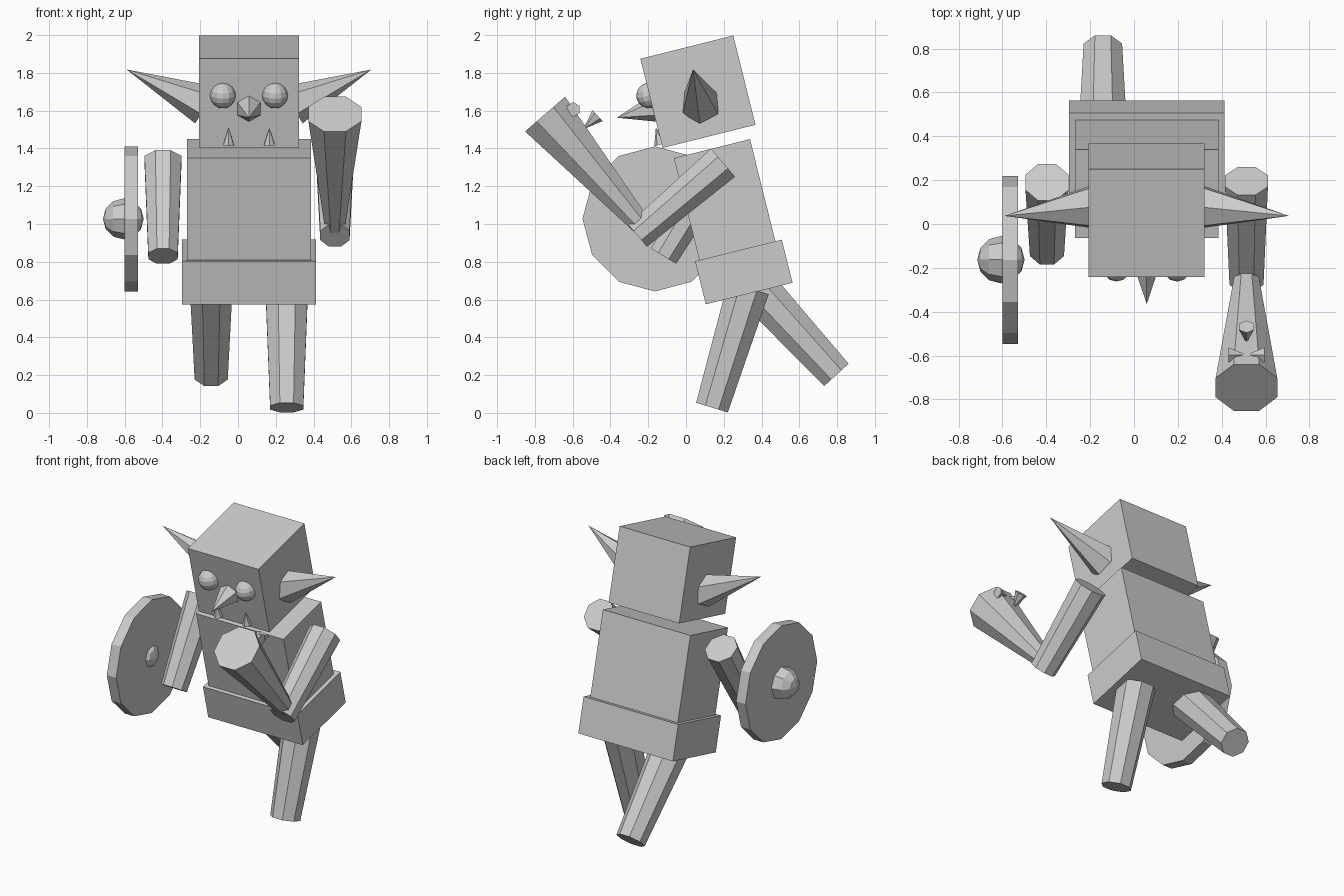
import bpy
import bmesh
from math import sin, cos, pi, radians
from mathutils import Matrix, Vector

if "Cube" in bpy.data.objects:
    bpy.data.objects.remove(bpy.data.objects["Cube"])

grey = bpy.data.materials.new("plain_grey")
grey.use_nodes = True
grey.diffuse_color = (0.6, 0.6, 0.6, 1)
grey.node_tree.nodes["Principled BSDF"].inputs["Base Color"].default_value = (0.6, 0.6, 0.6, 1)

MID = 0.058              # x of the body's plane of symmetry
LEAN = radians(14)       # forward lean of the body
UP = Vector((0, -sin(LEAN), cos(LEAN)))
FRONT = Vector((0, -cos(LEAN), -sin(LEAN)))


def finish(name, bm):
    bmesh.ops.recalc_face_normals(bm, faces=bm.faces[:])
    mesh = bpy.data.meshes.new(name)
    bm.to_mesh(mesh)
    bm.free()
    mesh.materials.append(grey)
    obj = bpy.data.objects.new(name, mesh)
    bpy.context.collection.objects.link(obj)
    return obj


def box(name, centre, size):
    """Box leaning with the body."""
    bm = bmesh.new()
    mat = Matrix.Translation(centre) @ Matrix.Rotation(LEAN, 4, 'X') @ Matrix.Diagonal((*size, 1))
    bmesh.ops.create_cube(bm, size=1, matrix=mat)
    return finish(name, bm)


def taper(name, start, end, r_start, r_end, sides=8, ref=(1, 0, 0), turn=0.5):
    """Tapered prism between two points; a zero end radius makes a spike."""
    start, end = Vector(start), Vector(end)
    axis = (end - start).normalized()
    u = Vector(ref)
    u = (u - axis * u.dot(axis)).normalized()
    v = axis.cross(u)
    spokes = [u * cos(a) + v * sin(a) for a in ((i + turn) * 2 * pi / sides for i in range(sides))]
    bm = bmesh.new()
    low = [bm.verts.new(start + s * r_start) for s in spokes]
    bm.faces.new(low)
    if r_end:
        high = [bm.verts.new(end + s * r_end) for s in spokes]
        bm.faces.new(high)
    else:
        tip = bm.verts.new(end)
    for i in range(sides):
        j = (i + 1) % sides
        bm.faces.new((low[i], low[j], high[j], high[i]) if r_end else (low[i], low[j], tip))
    return finish(name, bm)


def ball(name, centre, radius, segments, rings, rotation):
    bm = bmesh.new()
    bmesh.ops.create_uvsphere(bm, u_segments=segments, v_segments=rings, radius=radius,
                              matrix=Matrix.Translation(centre) @ rotation)
    return finish(name, bm)


# Body blocks
box("head", (MID, 0.063, 1.70), (0.529, 0.507, 0.487))
box("torso", (MID, 0.21, 1.108), (0.656, 0.415, 0.60))
box("belt", (MID, 0.306, 0.746), (0.709, 0.473, 0.235))

# Face and ears
nose = Vector((MID, -0.176, 1.61))
taper("nose", nose, nose + FRONT * 0.195, 0.07, 0, 6, UP, 0)
for label, s in (("left", 1), ("right", -1)):
    ball(label + "_eye", (MID + s * 0.138, -0.195, 1.68), 0.068, 12, 8, Matrix.Rotation(LEAN, 4, 'X'))
    tooth = Vector((MID + s * 0.108, -0.137, 1.42))
    taper(label + "_tooth", tooth, tooth + UP * 0.093, 0.032, 0, 6, FRONT, 0)
    taper(label + "_ear", (MID + s * 0.24, 0.078, 1.632), (MID + s * 0.648, 0.037, 1.818),
          0.109, 0, 6, (0, 0, 1), 0)

# Legs in mid stride
taper("left_leg", (MID + 0.2, 0.33, 0.661), (MID + 0.2, 0.1375, 0.028), 0.122, 0.095)
taper("right_leg", (MID - 0.2, 0.351, 0.686), (MID - 0.2, 0.796, 0.201), 0.122, 0.095)

# Arms
ARM = 0.455
taper("left_arm", (MID + ARM, 0.196, 1.325), (MID + ARM, -0.257, 0.939), 0.106, 0.084)
taper("right_arm", (MID - ARM, 0.19, 1.34), (MID - ARM, -0.119, 0.83), 0.106, 0.084)

# Club with spikes driven in point first
club_x = MID + ARM
taper("club", (club_x, -0.746, 1.582), (club_x, -0.189, 0.939), 0.152, 0.048)
taper("club_spike_top", (club_x, -0.468, 1.574), (club_x, -0.543, 1.502), 0.04, 0, 6, (0, 1, -1), 0)
for label, s in (("left", 1), ("right", -1)):
    taper("club_spike_" + label, (club_x + s * 0.082, -0.597, 1.606), (club_x, -0.597, 1.606),
          0.039, 0, 6, (0, 0, 1), 0)

# Shield with a round boss
taper("shield", (-0.60, -0.164, 1.027), (-0.53, -0.164, 1.027), 0.384, 0.384, 12, (0, 0, 1), 0)
ball("shield_boss", (-0.607, -0.163, 1.027), 0.108, 8, 6, Matrix.Rotation(pi / 2, 4, 'Y'))
